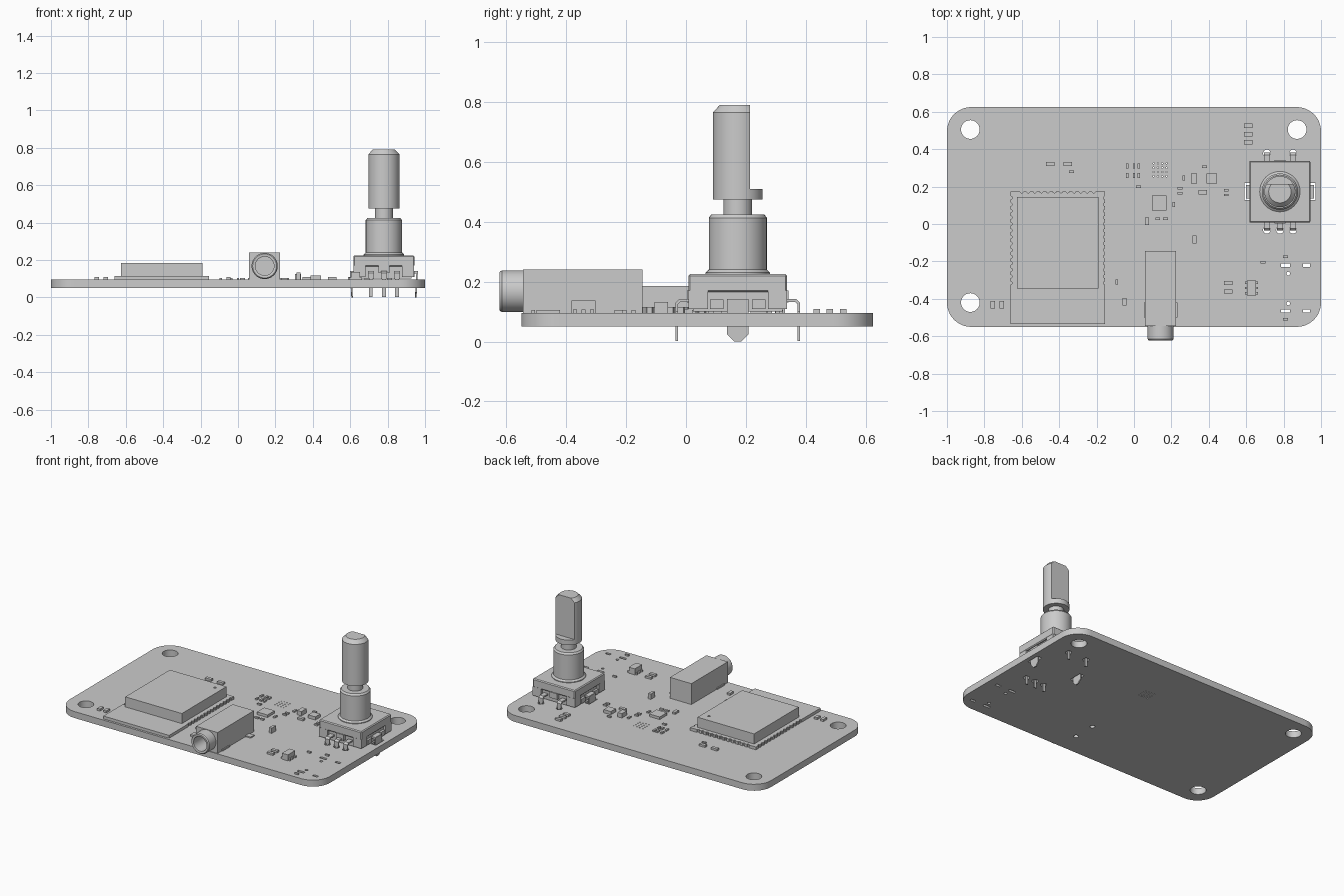
import bpy, bmesh, math
from mathutils import Matrix, Vector

if "Cube" in bpy.data.objects:
    bpy.data.objects.remove(bpy.data.objects["Cube"])

grey = bpy.data.materials.new("plain_grey")
grey.use_nodes = True
tone = (0.6, 0.6, 0.6, 1)
grey.diffuse_color = tone
grey.node_tree.nodes["Principled BSDF"].inputs["Base Color"].default_value = tone

TOP, LOW = 0.095, 0.05          # board faces
EX, EY = 0.78, 0.173            # rotary encoder centre


def finish(name, bm, smooth=False):
    bmesh.ops.recalc_face_normals(bm, faces=bm.faces)
    mesh = bpy.data.meshes.new(name)
    bm.to_mesh(mesh)
    bm.free()
    mesh.materials.append(grey)
    ob = bpy.data.objects.new(name, mesh)
    bpy.context.collection.objects.link(ob)
    bpy.ops.object.select_all(action='DESELECT')
    ob.select_set(True)
    bpy.context.view_layer.objects.active = ob
    if smooth:
        bpy.ops.object.shade_smooth_by_angle(angle=math.radians(35))
    return ob


def add_box(bm, x, y, w, d, z0, z1):
    m = Matrix.Translation((x, y, (z0 + z1) / 2)) @ Matrix.Diagonal((w, d, z1 - z0, 1))
    bmesh.ops.create_cube(bm, size=1, matrix=m)


def box(name, x, y, w, d, z0, z1):
    bm = bmesh.new()
    add_box(bm, x, y, w, d, z0, z1)
    return finish(name, bm)


def add_prism(bm, pts, vec):
    face = bm.faces.new([bm.verts.new(p) for p in pts])
    ext = bmesh.ops.extrude_face_region(bm, geom=[face], use_keep_orig=True)
    moved = [v for v in ext["geom"] if isinstance(v, bmesh.types.BMVert)]
    bmesh.ops.translate(bm, vec=vec, verts=moved)


def add_cyl(bm, x, y, r, z0, z1, n=24):
    bmesh.ops.create_cone(bm, cap_ends=True, segments=n, radius1=r, radius2=r,
                          depth=z1 - z0, matrix=Matrix.Translation((x, y, (z0 + z1) / 2)))


def lathe(name, profile, matrix, n=40):
    bm = bmesh.new()
    verts = [bm.verts.new((r, 0, h)) for r, h in profile]
    edges = [bm.edges.new(p) for p in zip(verts, verts[1:])]
    bmesh.ops.spin(bm, geom=verts + edges, cent=(0, 0, 0), axis=(0, 0, 1),
                   angle=math.tau, steps=n)
    bmesh.ops.remove_doubles(bm, verts=bm.verts, dist=1e-5)
    bmesh.ops.transform(bm, matrix=matrix, verts=bm.verts)
    return finish(name, bm, True)


def cut(target, bm):
    tool = finish("cutter", bm)
    tool.hide_render = True
    mod = target.modifiers.new("cut", 'BOOLEAN')
    mod.operation, mod.solver, mod.object = 'DIFFERENCE', 'EXACT', tool
    bpy.context.view_layer.objects.active = target
    bpy.ops.object.modifier_apply(modifier=mod.name)
    bpy.data.objects.remove(tool)
    bpy.context.view_layer.objects.active = target
    target.select_set(True)
    bpy.ops.object.shade_smooth_by_angle(angle=math.radians(35))


# Circuit board with rounded corners
R = 0.13
outline = []
for k, (cx, cy) in enumerate([(1 - R, 0.625 - R), (R - 1, 0.625 - R),
                              (R - 1, R - 0.55), (1 - R, R - 0.55)]):
    for i in range(13):
        a = math.pi / 2 * (k + i / 12)
        outline.append((cx + R * math.cos(a), cy + R * math.sin(a), LOW))
bm = bmesh.new()
add_prism(bm, outline, (0, 0, TOP - LOW))
board = finish("circuit_board", bm)

# Mounting holes, connector slots, vias and pin holes
bm = bmesh.new()
for x, y in [(-0.875, 0.505), (0.872, 0.505), (-0.875, -0.42)]:
    add_cyl(bm, x, y, 0.05, 0, 0.2, 32)
for y in (-0.22, -0.465):
    for x, w in ((0.81, 0.05), (0.922, 0.036)):
        add_box(bm, x, y, w, 0.018, 0, 0.2)
for y in (-0.265, -0.425):
    add_cyl(bm, 0.825, y, 0.01, 0, 0.2, 12)
    add_cyl(bm, 0.142, y + 0.03, 0.016, 0, 0.2, 16)
for i in range(4):
    for j in range(4):
        add_cyl(bm, 0.105 + i * 0.023, 0.255 + j * 0.023, 0.004, 0, 0.2, 8)
for x, side in [(-0.07, -1), (0, -1), (0.07, -1), (-0.07, 1), (0.07, 1)]:
    add_cyl(bm, EX + x, EY + side * 0.205, 0.02, 0, 0.2, 16)
for s in (-1, 1):
    add_box(bm, EX + s * 0.172, EY, 0.036, 0.09, 0, 0.2)
cut(board, bm)

# Wireless module: base with scalloped edges, and shield can
base = box("module_base", -0.4075, -0.18, 0.505, 0.71, TOP, 0.115)
bm = bmesh.new()
for i in range(14):
    for x in (-0.66, -0.155):
        add_cyl(bm, x, 0.14 - i * 0.035, 0.009, 0, 0.2, 10)
for i in range(12):
    add_cyl(bm, -0.6 + i * 0.035, 0.175, 0.009, 0, 0.2, 10)
cut(base, bm)
can = box("module_shield_can", -0.4075, -0.1, 0.435, 0.49, 0.115, 0.185)
bm = bmesh.new()
add_cyl(bm, -0.24, 0.09, 0.009, 0.181, 0.2, 16)
cut(can, bm)

# Audio jack: body with bore, round barrel, side tab
jack = box("jack_body", 0.1425, -0.345, 0.165, 0.4, TOP, 0.24)
aim = Matrix.Translation((0.1425, -0.545, 0.168)) @ Matrix.Rotation(math.pi / 2, 4, 'X')
bm = bmesh.new()
bmesh.ops.create_cone(bm, cap_ends=True, segments=40, radius1=0.05, radius2=0.05,
                      depth=0.6, matrix=aim)
cut(jack, bm)
lathe("jack_barrel", [(0.05, -0.01), (0.05, 0.075), (0.056, 0.077), (0.064, 0.077),
                      (0.07, 0.07), (0.07, -0.01)], aim)
box("jack_side_tab", 0.245, -0.22, 0.04, 0.04, TOP, 0.103)
for s in (-1, 1):
    box("jack_foot", 0.1425 + s * 0.084, -0.46, 0.01, 0.08, TOP, 0.105)

# Rotary encoder: housing, roof, corner posts and clips
box("encoder_base", EX, EY, 0.296, 0.3, 0.1, 0.215)
bm = bmesh.new()
add_box(bm, EX, EY, 0.326, 0.33, 0.165, 0.225)
bmesh.ops.bevel(bm, geom=[e for e in bm.edges], offset=0.006, segments=1, affect='EDGES')
finish("encoder_roof", bm)
for sx in (-1, 1):
    for sy in (-1, 1):
        box("encoder_corner_post", EX + sx * 0.13, EY + sy * 0.132, 0.064, 0.064, 0.108, 0.17)
        box("encoder_side_clip", EX + sx * 0.155, EY + sy * 0.07, 0.016, 0.045, 0.108, 0.14)
    box("encoder_end_clip", EX, EY + sx * 0.16, 0.06, 0.02, 0.13, 0.17)

# Threaded collar and shaft
lathe("encoder_collar", [(0, 0.22), (0.108, 0.22), (0.108, 0.23), (0.097, 0.24),
                         (0.097, 0.413), (0.088, 0.425), (0, 0.425)],
      Matrix.Translation((EX, EY, 0)))
shaft = lathe("encoder_shaft", [(0, 0.42), (0.048, 0.42), (0.048, 0.475), (0.083, 0.475),
                                (0.083, 0.765), (0.06, 0.79), (0, 0.79)],
              Matrix.Translation((EX, EY, 0)))
bm = bmesh.new()
add_box(bm, EX, EY + 0.14, 0.3, 0.2, 0.51, 0.9)
cut(shaft, bm)

# Bent solder pins, front three and rear two
for x, s in [(-0.07, -1), (0, -1), (0.07, -1), (-0.07, 1), (0.07, 1)]:
    bm = bmesh.new()
    arch = [(0.14, 0.132), (0.192, 0.132), (0.2, 0.125), (0.2, 0.098),
            (0.208, 0.098), (0.208, 0.13), (0.196, 0.142), (0.14, 0.142)]
    add_prism(bm, [(EX + x - 0.016, EY + s * d, z) for d, z in arch], (0.032, 0, 0))
    add_box(bm, EX + x, EY + s * 0.204, 0.02, 0.008, 0.002, 0.1)
    finish("encoder_pin", bm)

# Pointed snap legs on both sides
for s in (-1, 1):
    bm = bmesh.new()
    tip = [(-0.036, 0.14), (-0.036, 0.025), (-0.012, 0), (0.012, 0), (0.036, 0.025), (0.036, 0.14)]
    add_prism(bm, [(EX + s * (0.166 + 0.08 * min(z, 0.1)), EY + d, z) for d, z in tip],
              (s * 0.008, 0, 0))
    add_box(bm, EX + s * 0.163, EY, 0.034, 0.072, 0.128, 0.142)
    finish("encoder_snap_leg", bm)

# Small chip parts grouped by footprint: width, depth, height, then places
groups = [
    ("wide_chip", 0.045, 0.022, 0.014, [(-0.447, 0.32), (-0.355, 0.32), (0.61, 0.525),
     (0.61, 0.48), (0.61, 0.437), (0.505, -0.315), (0.505, -0.36), (0.367, 0.17)]),
    ("deep_chip", 0.022, 0.04, 0.014, [(-0.755, -0.433), (-0.707, -0.433), (0.07, 0.015),
     (-0.05, -0.415)]),
    ("tall_chip", 0.02, 0.045, 0.037, [(0.323, -0.083)]),
    ("tiny_deep_chip", 0.013, 0.027, 0.01, [(-0.093, -0.31), (-0.035, 0.31), (0, 0.31),
     (0.025, 0.31), (-0.035, 0.26), (0, 0.26), (0.025, 0.26), (0.213, 0.105), (0.265, 0.245)]),
    ("tiny_wide_chip", 0.026, 0.013, 0.01, [(-0.335, 0.28), (0.025, 0.2), (0.127, 0.027),
     (0.168, 0.027), (0.377, 0.305), (0.245, 0.19), (0.245, 0.165), (0.493, 0.18),
     (0.493, 0.155), (0.69, -0.205), (0.81, -0.175), (0.81, -0.51)]),
    ("square_chip", 0.08, 0.08, 0.018, [(0.135, 0.113)]),
    ("inductor", 0.055, 0.055, 0.022, [(0.416, 0.243)]),
    ("block_chip", 0.033, 0.055, 0.03, [(0.32, 0.243)]),
    ("regulator", 0.046, 0.08, 0.042, [(0.628, -0.342)]),
    ("regulator_legs", 0.07, 0.013, 0.012, [(0.628, -0.37), (0.628, -0.342), (0.628, -0.314)]),
]
for name, w, d, h, places in groups:
    bm = bmesh.new()
    for x, y in places:
        add_box(bm, x, y, w, d, TOP, TOP + h)
    finish(name, bm)
